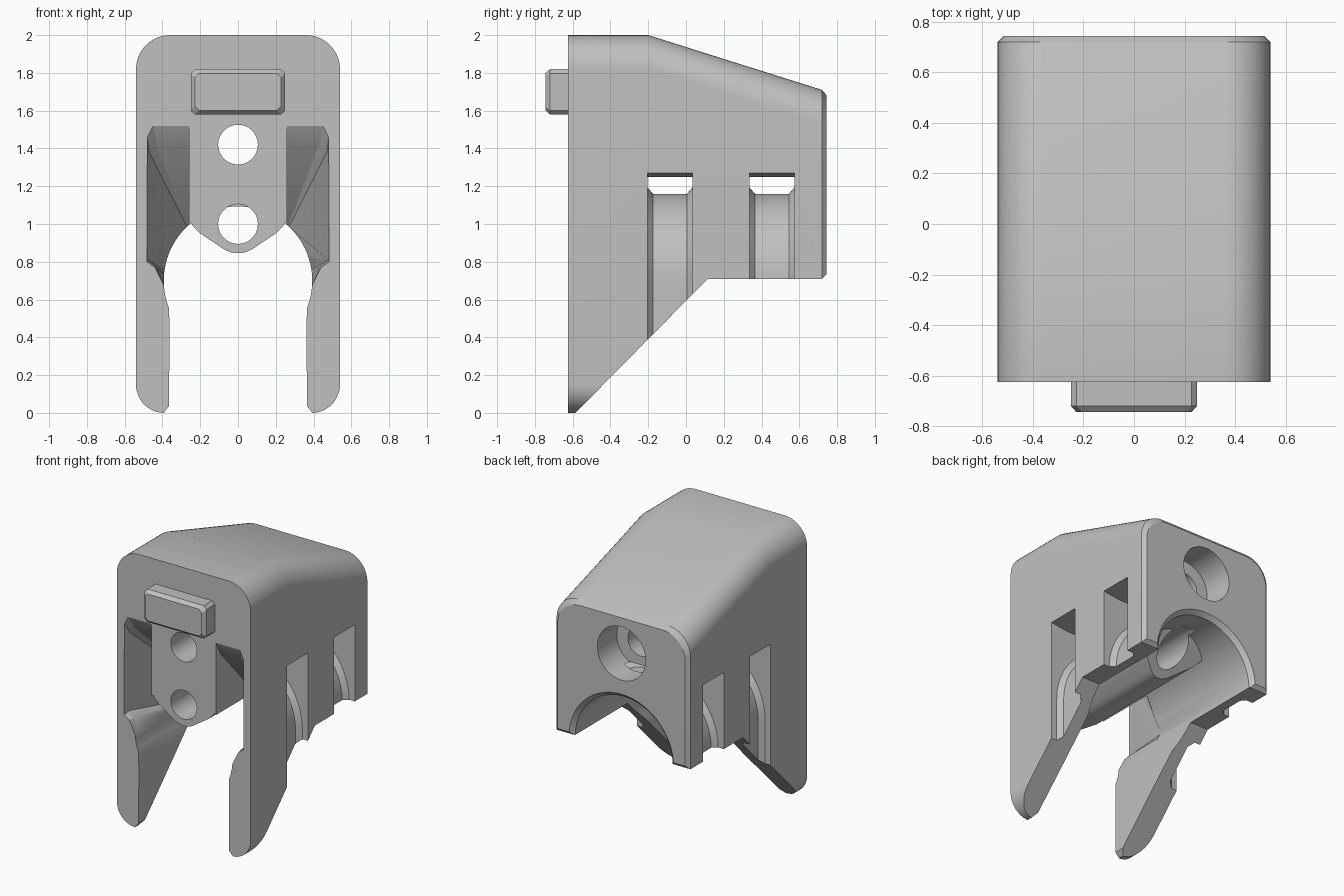
import bpy, bmesh
from math import cos, sin, pi, radians

cube = bpy.data.objects.get("Cube")
if cube:
    bpy.data.objects.remove(cube)

grey = bpy.data.materials.new("light_grey")
grey.use_nodes = True
grey.diffuse_color = (0.53, 0.53, 0.53, 1)
grey.node_tree.nodes["Principled BSDF"].inputs["Base Color"].default_value = (0.53, 0.53, 0.53, 1)


def loft(name, sections):
    """Solid through matching closed sections of 3D points, capped at both ends."""
    bm = bmesh.new()
    rings = [[bm.verts.new(p) for p in s] for s in sections]
    n = len(rings[0])
    for a, b in zip(rings, rings[1:]):
        for i in range(n):
            j = (i + 1) % n
            bm.faces.new((a[i], a[j], b[j], b[i]))
    bm.faces.new(rings[0])
    bm.faces.new(rings[-1][::-1])
    bmesh.ops.recalc_face_normals(bm, faces=bm.faces)
    mesh = bpy.data.meshes.new(name)
    bm.to_mesh(mesh)
    bm.free()
    obj = bpy.data.objects.new(name, mesh)
    bpy.context.collection.objects.link(obj)
    mesh.materials.append(grey)
    return obj


def at(y, outline):
    return [(x, y, z) for x, z in outline]


def prism(name, outline, y0, y1):
    return loft(name, [at(y0, outline), at(y1, outline)])


def arc(cx, cz, r, a0, a1, n=12):
    angles = [radians(a0 + (a1 - a0) * i / n) for i in range(n + 1)]
    return [(cx + r * cos(a), cz + r * sin(a)) for a in angles]


def mirrored(half):
    """Close an outline given from the bottom up along +x."""
    return half + [(-x, z) for x, z in reversed(half)]


def drill(name, z, r, y0, y1):
    return prism(name, arc(0, z, r, 0, 352.5, 47), y0, y1)


def combine(target, tool, operation="DIFFERENCE"):
    mod = target.modifiers.new("combine", "BOOLEAN")
    mod.operation = operation
    mod.solver = "EXACT"
    mod.object = tool
    bpy.context.view_layer.objects.active = target
    bpy.ops.object.modifier_apply(modifier=mod.name)
    bpy.data.objects.remove(tool)


# Body shell: rounded section, roof sloping down to a chamfered back
def body_section(y, top, inset=0):
    w = 0.54 - inset
    return at(y, mirrored(arc(w - 0.15, 0.15, 0.15, -90, 0)
                          + arc(w - 0.18, top - 0.18, 0.18, 0, 90)))


body = loft("clip_body", [body_section(-0.625, 2), body_section(-0.2, 2),
                          body_section(0.72, 1.71), body_section(0.745, 1.68, 0.025)])

# Slanted underside
under = [(-0.595, -0.01), (0.115, 0.71), (0.72, 0.71), (0.75, 0.74), (0.9, 0.74), (0.9, -0.2), (-0.595, -0.2)]
combine(body, loft("underside_cut", [[(x, y, z) for y, z in under] for x in (-0.7, 0.7)]))


# Tube bore with straight leg gap and flared rear rim
def bore_section(y, grow=0):
    r = 0.393 + grow
    return at(y, mirrored([(0.42 + grow, -0.03), (0.365 + grow, 0.035), (0.363 + grow, 0.4)]
                          + arc(0, 0.7, r, -22, 88, 28)))


combine(body, loft("bore_cut", [bore_section(-0.8), bore_section(0.715),
                                bore_section(0.75, 0.035), bore_section(0.8, 0.035)]))

# Tapered front pockets either side of the tongue
mouth = [(0.26, 1.52), (0.45, 1.52), (0.48, 1.46), (0.482, 0.8), (0.44, 0.77), (0.385, 0.66), (0.26, 0.66)]
throat = [(0.26, 1.42), (0.43, 1.42), (0.47, 1.38), (0.475, 0.81), (0.43, 0.77), (0.385, 0.66), (0.26, 0.66)]
inner = [(0.26, 0.99), (0.265, 0.99), (0.27, 0.985), (0.385, 0.75), (0.38, 0.72), (0.37, 0.66), (0.26, 0.66)]
for side in (-1, 1):
    rings = [[(side * x, y, z) for x, z in s]
             for y, s in ((-0.66, mouth), (-0.625, mouth), (-0.57, throat), (-0.18, inner))]
    combine(body, loft("pocket_cut", rings))

# Screw tongue, ending in a slanted face
tongue = mirrored(arc(0, 0.985, 0.14, -90, -55, 6)[1:] + [(0.2, 0.95)]
                  + [(0.24, 0.99), (0.26, 1.03), (0.13, 1.11)])
tongue_back = [(x, z - 0.6, z) for x, z in tongue]
combine(body, loft("tongue", [at(-0.625, tongue), tongue_back]), "UNION")


# Strap channels: through slots wrapping an arched core with chamfered edges
def core_section(y, r):
    return at(y, mirrored([(r, -0.3)] + arc(0, 0.7, r, 0, 88, 24)))


slot = mirrored([(0.6, -0.2), (0.6, 1.277), (0.4, 1.25)])
for y0, y1 in ((-0.205, 0.035), (0.335, 0.575)):
    channel = prism("channel_cut", slot, y0, y1)
    core = loft("channel_core", [core_section(y0 - 0.02, 0.495), core_section(y0, 0.495),
                                 core_section(y0 + 0.03, 0.46), core_section(y1 - 0.03, 0.46),
                                 core_section(y1, 0.495), core_section(y1 + 0.02, 0.495)])
    combine(channel, core)
    combine(body, channel)

# Screw holes and rear counterbore
combine(body, drill("lower_hole", 1.0, 0.105, -0.8, 0.55))
combine(body, drill("upper_hole", 1.42, 0.105, -0.8, 0.9))
combine(body, drill("counterbore", 1.42, 0.195, 0.52, 0.9))


# Front locating block with chamfered edges
def block_section(y, inset):
    w, h, c = 0.25 - inset, 0.12 - inset, 0.022
    return at(y, [(x, 1.7 + z) for x, z in
                  mirrored([(w - c, -h), (w, c - h), (w, h - c), (w - c, h)])])


block = loft("front_block", [block_section(-0.61, 0), block_section(-0.72, 0),
                             block_section(-0.745, 0.022)])

for obj in (body, block):
    bpy.ops.object.select_all(action="DESELECT")
    obj.select_set(True)
    bpy.context.view_layer.objects.active = obj
    bpy.ops.object.shade_smooth_by_angle(angle=radians(25))
